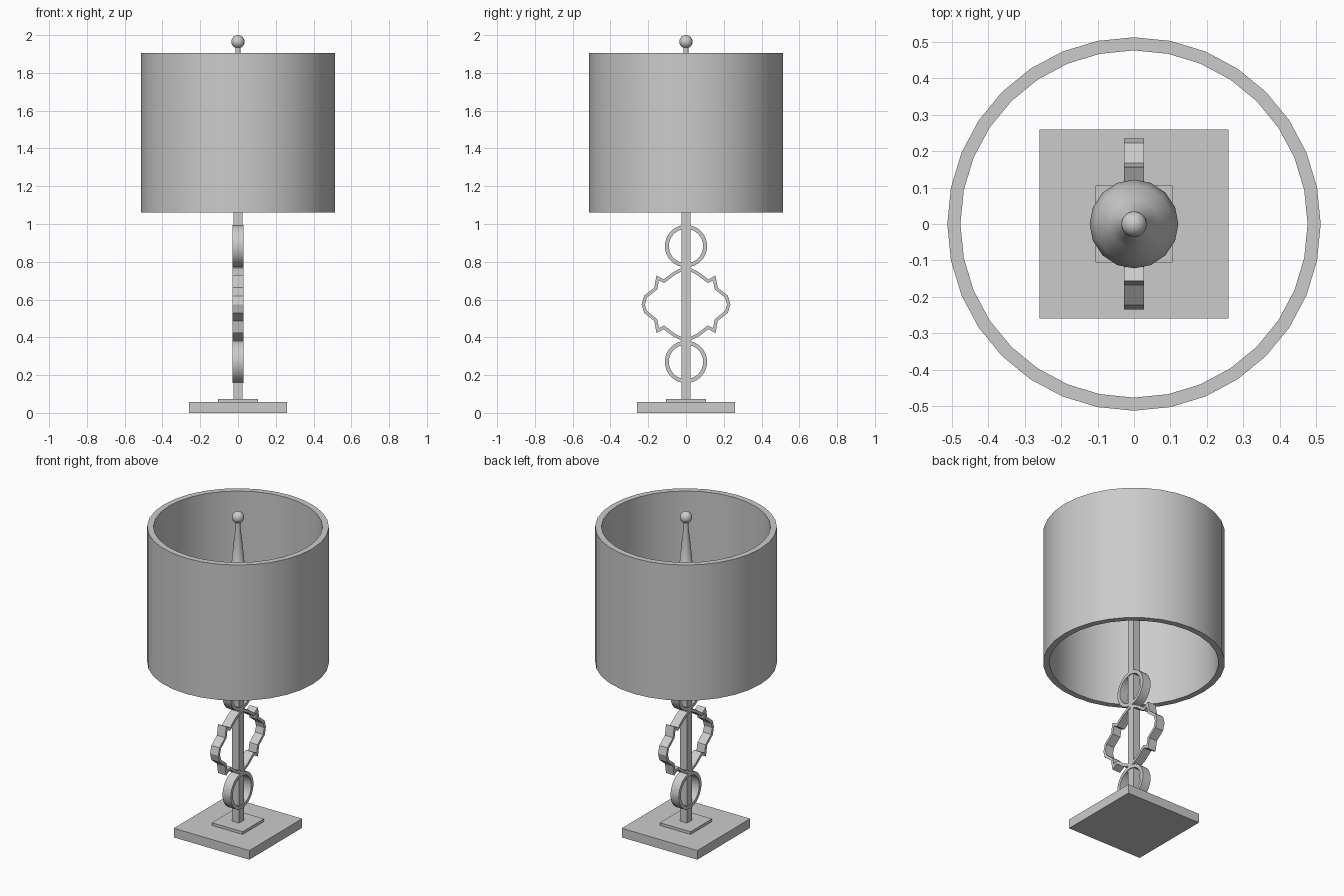
import bpy, bmesh, math
from mathutils import Vector

if "Cube" in bpy.data.objects:
    bpy.data.objects.remove(bpy.data.objects["Cube"])

grey = bpy.data.materials.new("neutral grey")
grey.diffuse_color = (0.6, 0.6, 0.6, 1)
grey.use_nodes = True
grey.node_tree.nodes["Principled BSDF"].inputs["Base Color"].default_value = grey.diffuse_color


def finish(name, bm, smooth=True):
    bmesh.ops.recalc_face_normals(bm, faces=bm.faces)
    me = bpy.data.meshes.new(name)
    bm.to_mesh(me)
    bm.free()
    me.materials.append(grey)
    if smooth:
        me.shade_smooth()
        me.set_sharp_from_angle(angle=math.radians(30))
    ob = bpy.data.objects.new(name, me)
    bpy.context.collection.objects.link(ob)
    return ob


def box(name, size, z0, z1):
    bm = bmesh.new()
    bmesh.ops.create_cube(bm, size=1)
    for v in bm.verts:
        v.co = (v.co.x * size, v.co.y * size, z0 + (v.co.z + 0.5) * (z1 - z0))
    finish(name, bm, False)


def lathe(name, profile, n, closed=False):
    """Revolve (radius, z) points round the z axis; open profiles get capped."""
    bm = bmesh.new()
    rings = [[bm.verts.new((r * math.cos(2 * math.pi * i / n),
                            r * math.sin(2 * math.pi * i / n), z)) for i in range(n)]
             for r, z in profile]
    count = len(rings)
    for k in range(count if closed else count - 1):
        a, b = rings[k], rings[(k + 1) % count]
        for i in range(n):
            j = (i + 1) % n
            bm.faces.new((a[i], a[j], b[j], b[i]))
    if not closed:
        bm.faces.new(rings[0])
        bm.faces.new(rings[-1])
    return finish(name, bm)


def band(name, outline, thick, cz, half=0.028):
    """Closed strip in the yz plane: outline (y, z) offset inwards, given depth in x."""
    n = len(outline)
    pts = [Vector(p) for p in outline]
    inner = []
    for i in range(n):
        d1 = (pts[i] - pts[i - 1]).normalized()
        d2 = (pts[(i + 1) % n] - pts[i]).normalized()
        n1, n2 = Vector((-d1.y, d1.x)), Vector((-d2.y, d2.x))
        inner.append(pts[i] + (n1 + n2) * thick / (1 + n1.dot(n2)))
    bm = bmesh.new()
    loops = [[bm.verts.new((x, p.x, cz + p.y)) for p in src]
             for x, src in ((half, pts), (half, inner), (-half, inner), (-half, pts))]
    for k in range(4):
        a, b = loops[k], loops[(k + 1) % 4]
        for i in range(n):
            j = (i + 1) % n
            bm.faces.new((a[i], a[j], b[j], b[i]))
    finish(name, bm)


# Stepped base and square post
box("base_plate", 0.52, 0.0, 0.057)
box("base_step", 0.212, 0.057, 0.074)
box("post", 0.047, 0.074, 1.42)

# Two round rings
circle = [(0.112 * math.cos(math.tau * i / 32), 0.112 * math.sin(math.tau * i / 32))
          for i in range(32)]
band("lower_ring", circle, 0.021, 0.27)
band("upper_ring", circle, 0.021, 0.883)

# Quatrefoil ornament, mirrored from one quarter (counter-clockwise)
q = [(0.235, 0), (0.222, 0.045), (0.168, 0.088), (0.156, 0.152),
     (0.118, 0.132), (0.065, 0.172), (0, 0.203)]
upper = q + [(-y, z) for y, z in reversed(q[:-1])]
outline = upper + [(y, -z) for y, z in reversed(upper[1:-1])]
band("quatrefoil", outline, 0.017, 0.575)

# Bulb with a tapering neck
lathe("bulb", [(0.02, 1.36), (0.065, 1.38), (0.105, 1.43), (0.122, 1.50), (0.107, 1.57),
               (0.068, 1.63), (0.036, 1.69), (0.026, 1.80), (0.014, 1.90), (0.014, 1.95)], 16)

# Open drum shade
lathe("shade", [(0.513, 1.06), (0.513, 1.905), (0.477, 1.905), (0.477, 1.06)], 32, True)

# Ball finial
bm = bmesh.new()
bmesh.ops.create_uvsphere(bm, u_segments=24, v_segments=12, radius=0.035)
bmesh.ops.translate(bm, verts=bm.verts, vec=(0, 0, 1.965))
finish("finial", bm)
